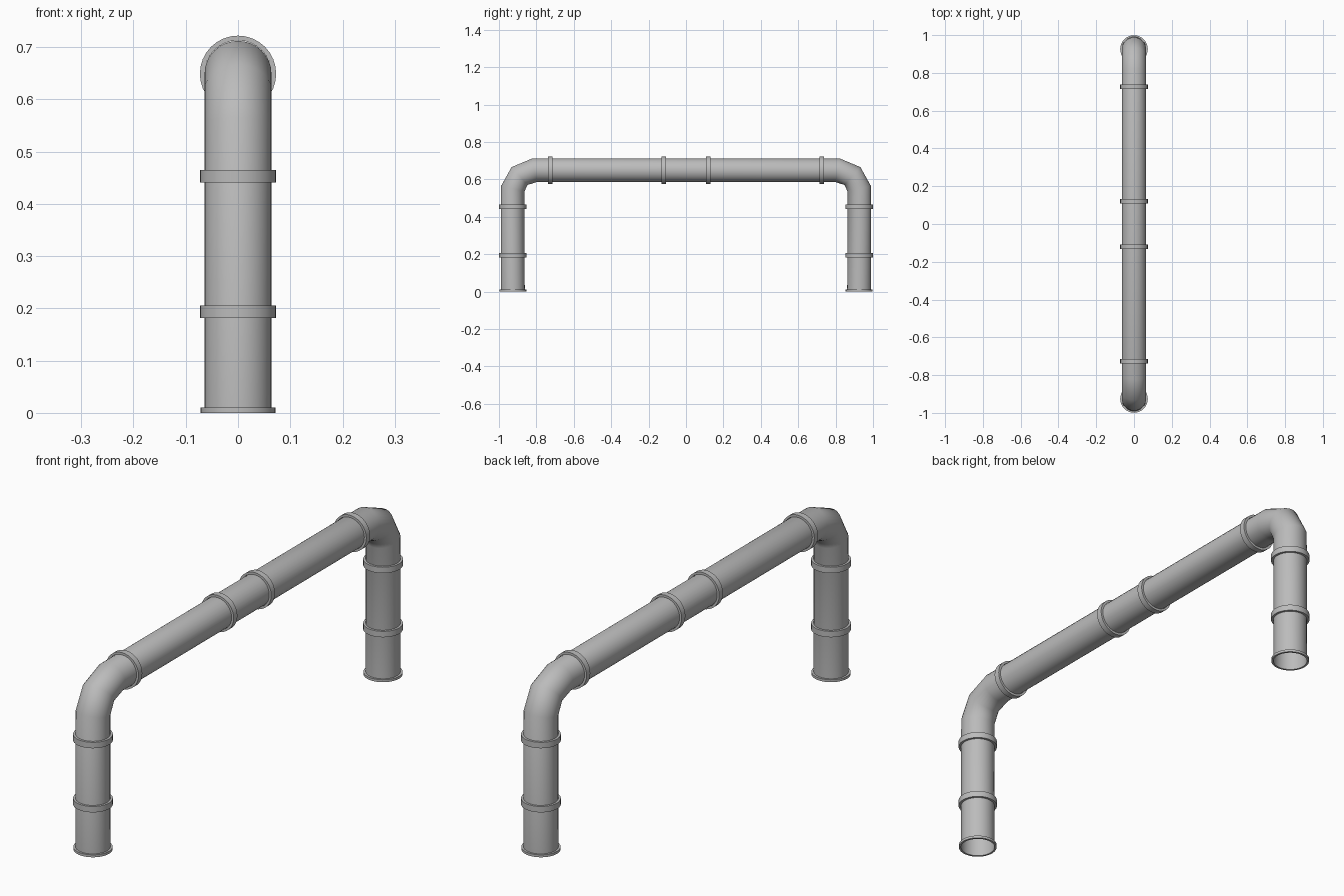
import bpy
import bmesh
import math
from mathutils import Vector, Matrix

if "Cube" in bpy.data.objects:
    bpy.data.objects.remove(bpy.data.objects["Cube"])

SIDES = 32
PIPE_R, RING_R = 0.064, 0.073
LEG_Y, BEAM_Z = 0.926, 0.649

metal = bpy.data.materials.new("grey metal")
metal.use_nodes = True
GREY = (0.5, 0.5, 0.5, 1)
metal.diffuse_color = GREY
metal.node_tree.nodes["Principled BSDF"].inputs["Base Color"].default_value = GREY


def finish(bm, name):
    bmesh.ops.recalc_face_normals(bm, faces=bm.faces)
    mesh = bpy.data.meshes.new(name)
    bm.to_mesh(mesh)
    bm.free()
    mesh.materials.append(metal)
    obj = bpy.data.objects.new(name, mesh)
    bpy.context.collection.objects.link(obj)
    bpy.ops.object.select_all(action='DESELECT')
    obj.select_set(True)
    bpy.context.view_layer.objects.active = obj
    bpy.ops.object.shade_smooth_by_angle(angle=math.radians(50))
    return obj


def circle(bm, centre, direction, radius):
    """Ring of vertices across a path that lies in the YZ plane."""
    side = Vector((1, 0, 0))
    up = side.cross(direction)
    angles = [math.tau * i / SIDES for i in range(SIDES)]
    return [bm.verts.new(centre + radius * (side * math.cos(a) + up * math.sin(a)))
            for a in angles]


def bridge(bm, a, b):
    for i in range(SIDES):
        j = (i + 1) % SIDES
        bm.faces.new((a[i], a[j], b[j], b[i]))


def make_pipe(name, path):
    """Open tube swept along the path, each joint cut on the bisecting plane."""
    bm = bmesh.new()
    rings = []
    for i, p in enumerate(path):
        before = (p - path[i - 1]).normalized() if i else Vector()
        after = (path[i + 1] - p).normalized() if i + 1 < len(path) else Vector()
        rings.append(circle(bm, p, (before + after).normalized(), PIPE_R))
    for a, b in zip(rings, rings[1:]):
        bridge(bm, a, b)
    return finish(bm, name)


def make_collar(name, centre, direction, width, radius=RING_R):
    """Flat band around the pipe with a hole through it."""
    bm = bmesh.new()
    half = direction * width / 2
    profile = [(-1, PIPE_R), (-1, radius), (1, radius), (1, PIPE_R)]
    rings = [circle(bm, centre + half * s, direction, r) for s, r in profile]
    for i, ring in enumerate(rings):
        bridge(bm, ring, rings[(i + 1) % len(rings)])
    return finish(bm, name)


# One continuous pipe: leg, elbow, beam, elbow, leg
half_path = [(LEG_Y, 0), (LEG_Y, 0.55), (0.89, 0.618), (0.81, BEAM_Z)]
path = [Vector((0, -y, z)) for y, z in half_path]
path += [Vector((0, y, z)) for y, z in reversed(half_path)]
make_pipe("pipe", path)

# Collars and foot flanges, mirrored front to back
UP, ALONG = Vector((0, 0, 1)), Vector((0, 1, 0))
for label, s in (("front", -1), ("back", 1)):
    make_collar(label + "_foot_flange", Vector((0, s * LEG_Y, 0.005)), UP, 0.01, 0.072)
    for part, z in (("lower", 0.194), ("upper", 0.453)):
        make_collar(f"{label}_{part}_leg_collar", Vector((0, s * LEG_Y, z)), UP, 0.024)
    for part, y in (("inner", 0.12), ("outer", 0.727)):
        make_collar(f"{label}_{part}_beam_collar", Vector((0, s * y, BEAM_Z)), ALONG, 0.024)
